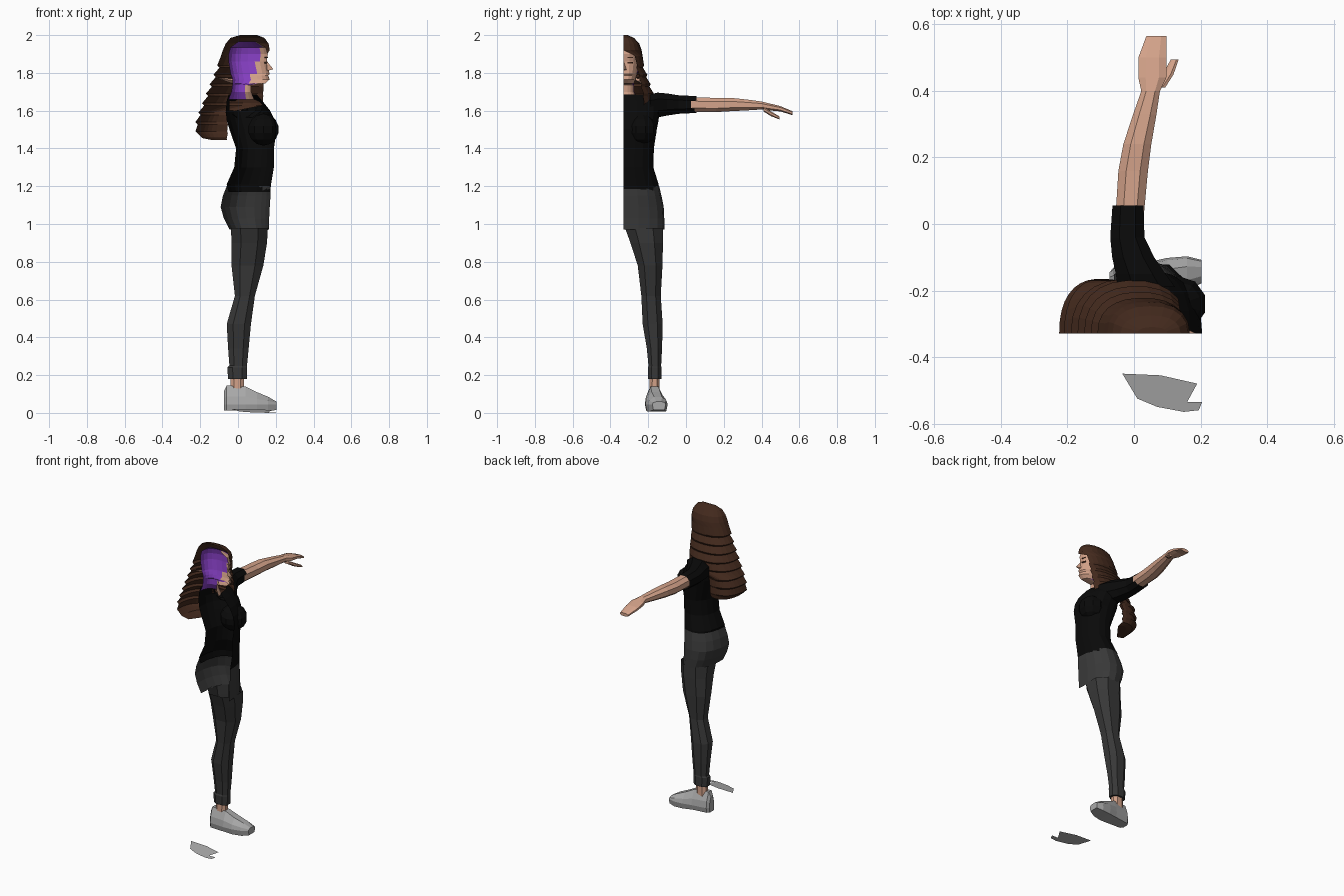
import bpy, bmesh
from math import sin, cos, pi
from mathutils import Vector

if "Cube" in bpy.data.objects:
    bpy.data.objects.remove(bpy.data.objects["Cube"])

MIDDLE = -.33  # the figure is a half shell, open along this y plane


def material(name, red, green, blue):
    colour = (red, green, blue, 1)
    made = bpy.data.materials.new(name)
    made.use_nodes = True
    made.diffuse_color = colour
    shader = next(n for n in made.node_tree.nodes if n.type == "BSDF_PRINCIPLED")
    shader.inputs["Base Color"].default_value = colour
    shader.inputs["Roughness"].default_value = .9
    return made


skin = material("skin", .65, .36, .25)
black = material("black cloth", .003, .003, .003)
denim = material("dark grey cloth", .04, .04, .04)
brown = material("brown hair", .055, .022, .012)
purple = material("purple scalp", .24, .05, .55)
grey = material("grey shoe", .4, .4, .4)


def finish(name, bm, *materials):
    bmesh.ops.recalc_face_normals(bm, faces=bm.faces)
    mesh = bpy.data.meshes.new(name)
    bm.to_mesh(mesh)
    bm.free()
    for item in materials:
        mesh.materials.append(item)
    bpy.context.collection.objects.link(bpy.data.objects.new(name, mesh))


def loft(name, rings, *materials, closed=True, caps=(), skip=None, rule=None):
    """Skin equal-length point rings; caps lists the ring indices to fill."""
    bm = bmesh.new()
    rows = [[bm.verts.new(point) for point in ring] for ring in rings]
    count = len(rows[0])
    for lower, upper in zip(rows, rows[1:]):
        for i in range(count if closed else count - 1):
            j = (i + 1) % count
            quad = (lower[i], lower[j], upper[j], upper[i])
            centre = sum((v.co for v in quad), Vector()) / len(quad)
            if skip and skip(centre):
                continue
            face = bm.faces.new(quad)
            if rule:
                face.material_index = rule(centre)
    for index in caps:
        bm.faces.new(rows[index])
    finish(name, bm, *materials)


def hull(name, points, colour):
    bm = bmesh.new()
    bmesh.ops.convex_hull(bm, input=[bm.verts.new(point) for point in points])
    finish(name, bm, colour)


def squared(value, power=.85):
    """Push a sine or cosine outwards for a slightly boxy curve."""
    return abs(value) ** power * (1 if value > 0 else -1)


def half(z, back, front, width, end=1, count=11):
    """Open arc from the spine round the side towards the front."""
    angles = [pi * end * i / (count - 1) for i in range(count)]
    return [((back + front) / 2 - squared(cos(a)) * (front - back) / 2,
             MIDDLE + squared(max(sin(a), 0)) * width, z) for a in angles]


def oval(back, front, low, high, count=8):
    angles = [2 * pi * (i + .5) / count for i in range(count)]
    return [((back + front) / 2 + squared(cos(a)) * (front - back) / 2,
             (low + high) / 2 + squared(sin(a)) * (high - low) / 2) for a in angles]


def level(z, back, front, inner, outer):
    """Closed leg ring at one height."""
    return [(x, y, z) for x, y in oval(back, front, inner, outer)]


def station(y, back, front, low, high):
    """Closed arm ring at one reach."""
    return [(x, y, z) for x, z in oval(back, front, low, high)]


def armhole(p):
    return p.y > -.21 and abs(p.z - 1.625) < .03 and abs(p.x) < .06


# Shirt body, with an opening into the sleeve
loft("shirt", [
    half(z=1.17, back=-.05, front=.17, width=.19),
    half(z=1.21, back=-.06, front=.175, width=.185),
    half(z=1.3, back=-.02, front=.19, width=.157),
    half(z=1.4, back=-.01, front=.19, width=.16),
    half(z=1.5, back=-.045, front=.205, width=.175),
    half(z=1.55, back=-.06, front=.195, width=.185),
    half(z=1.6, back=-.065, front=.17, width=.19),
    half(z=1.65, back=-.06, front=.13, width=.185),
    half(z=1.685, back=-.05, front=.1, width=.12),
], black, closed=False, skip=armhole)
bm = bmesh.new()
bmesh.ops.create_uvsphere(bm, u_segments=10, v_segments=7, radius=.085)
bmesh.ops.translate(bm, verts=bm.verts, vec=(.135, -.24, 1.5))
finish("shirt_chest", bm, black)

# Sleeve and arm, reaching out to the side
loft("sleeve", [
    station(y=-.19, back=-.055, front=.13, low=1.56, high=1.69),
    station(y=-.15, back=-.06, front=.1, low=1.56, high=1.7),
    station(y=-.1, back=-.07, front=.065, low=1.57, high=1.695),
    station(y=-.04, back=-.075, front=.035, low=1.58, high=1.685),
    station(y=.055, back=-.068, front=.032, low=1.585, high=1.68),
], black)
loft("arm_and_hand", [
    station(y=0, back=-.06, front=.03, low=1.59, high=1.675),
    station(y=.16, back=-.05, front=.045, low=1.59, high=1.67),
    station(y=.24, back=-.035, front=.055, low=1.595, high=1.67),
    station(y=.33, back=-.005, front=.07, low=1.6, high=1.66),
    station(y=.4, back=.02, front=.08, low=1.605, high=1.65),
    station(y=.44, back=.01, front=.1, low=1.6, high=1.64),
    station(y=.5, back=.01, front=.1, low=1.595, high=1.625),
    station(y=.565, back=.035, front=.1, low=1.575, high=1.597),
], skin, caps=[-1])
loft("thumb", [
    station(y=.41, back=.055, front=.095, low=1.595, high=1.62),
    station(y=.45, back=.085, front=.12, low=1.57, high=1.597),
    station(y=.495, back=.11, front=.135, low=1.553, high=1.57),
], skin, caps=[0, -1])

# Trousers: open hip shell, then a whole leg with a cuff
loft("trouser_hips", [
    half(z=1.2, back=-.06, front=.172, width=.188),
    half(z=1.15, back=-.08, front=.172, width=.2),
    half(z=1.09, back=-.092, front=.168, width=.212),
    half(z=1.03, back=-.075, front=.165, width=.215),
    half(z=.97, back=-.045, front=.163, width=.215),
], denim, closed=False)
loft("trouser_leg", [
    level(z=.98, back=-.045, front=.165, inner=-.33, outer=-.115),
    level(z=.9, back=-.04, front=.16, inner=-.3, outer=-.116),
    level(z=.78, back=-.04, front=.14, inner=-.26, outer=-.12),
    level(z=.62, back=-.02, front=.093, inner=-.24, outer=-.13),
    level(z=.47, back=-.064, front=.073, inner=-.233, outer=-.12),
    level(z=.34, back=-.056, front=.06, inner=-.21, outer=-.124),
    level(z=.24, back=-.048, front=.05, inner=-.2, outer=-.13),
], denim)
loft("trouser_cuff", [
    level(z=.25, back=-.05, front=.05, inner=-.2, outer=-.13),
    level(z=.24, back=-.06, front=.052, inner=-.205, outer=-.127),
    level(z=.18, back=-.056, front=.05, inner=-.203, outer=-.127),
    level(z=.18, back=-.04, front=.035, inner=-.19, outer=-.14),
], denim)
loft("ankle", [
    level(z=.22, back=-.04, front=.035, inner=-.193, outer=-.14),
    level(z=.11, back=-.045, front=.035, inner=-.195, outer=-.138),
], skin)


def shoe_slice(x, inner, outer, top, base=.012):
    """Shoe cross-section: sole edge, welt, side and upper, mirrored."""
    middle, reach = (inner + outer) / 2, (outer - inner) / 2
    side = [(.85, base), (1, .045), (.88, .03 + top * .4), (.4, top)]
    return ([(x, middle + reach * k, z) for k, z in side]
            + [(x, middle - reach * k, z) for k, z in reversed(side)])


# Shoe, toes turned slightly outward
loft("shoe", [
    shoe_slice(x=-.074, inner=-.195, outer=-.145, top=.115),
    shoe_slice(x=-.06, inner=-.212, outer=-.13, top=.145),
    shoe_slice(x=.04, inner=-.218, outer=-.115, top=.14),
    shoe_slice(x=.1, inner=-.215, outer=-.102, top=.11, base=.008),
    shoe_slice(x=.16, inner=-.2, outer=-.097, top=.085, base=.008),
    shoe_slice(x=.203, inner=-.178, outer=-.108, top=.06, base=.016),
], grey, caps=[0, -1])

# Loose sole sheet on the other side, tilted a little
bm = bmesh.new()
outline = [(-.035, -.45), (.08, -.455), (.19, -.48), (.16, -.535), (.205, -.535),
           (.195, -.56), (.15, -.565), (.07, -.55), (.01, -.525)]
bm.faces.new([bm.verts.new((x, y, .02 + (y + .45) * .17)) for x, y in outline])
finish("loose_sole", bm, grey)


def scalp(p):
    """Purple behind the face and throat."""
    limit = .04 if p.z < 1.74 else .08 if p.z < 1.83 else .115
    return int(p.x < limit)


# Head and neck shell
loft("head", [
    half(z=1.66, back=-.05, front=.085, width=.075),
    half(z=1.7, back=-.035, front=.07, width=.055),
    half(z=1.735, back=-.03, front=.07, width=.055),
    half(z=1.745, back=-.03, front=.145, width=.056),
    half(z=1.765, back=-.03, front=.167, width=.064),
    half(z=1.785, back=-.035, front=.16, width=.07),
    half(z=1.795, back=-.04, front=.167, width=.073),
    half(z=1.86, back=-.05, front=.152, width=.083),
    half(z=1.9, back=-.05, front=.158, width=.084),
    half(z=1.935, back=-.04, front=.148, width=.075),
    half(z=1.965, back=0, front=.1, width=.03),
], skin, purple, closed=False, rule=scalp)

# Nose, ear, eye and brow
hull("nose", [(.15, MIDDLE, 1.865), (.187, MIDDLE, 1.82), (.155, MIDDLE, 1.81),
              (.15, MIDDLE + .02, 1.815)], skin)
hull("ear", [(-.12, -.3, 1.775), (-.02, -.24, 1.77), (-.02, -.235, 1.74),
             (0, -.25, 1.755)], skin)
for name, z, thickness in (("eye", 1.85, .008), ("brow", 1.88, .005)):
    hull(name, [(x, y, z + rise) for x, y in ((.158, -.31), (.148, -.28), (.14, -.31))
                for rise in (0, thickness)], brown)

# Hair: crown, side curtain, then a stepped fall down the back
hair = [
    half(z=2, back=.01, front=.1, width=.02),
    half(z=1.985, back=-.04, front=.14, width=.055),
    half(z=1.955, back=-.065, front=.162, width=.083),
    half(z=1.92, back=-.08, front=.168, width=.095),
    half(z=1.89, back=-.09, front=.165, width=.1, end=.82),
]
for step in range(8):
    drop = step * .05
    back, width = max(-.11 - .4 * drop, -.225), min(.108 + .35 * drop, .165)
    front, end = (.163, .79) if step < 5 else (.02, .6)
    for tuck in (0, .012):
        hair.append(half(1.84 - drop - tuck, back + tuck, front, width - tuck / 2, end))
hair.append(half(z=1.455, back=-.19, front=0, width=.155, end=.6))
hair.append(half(z=1.445, back=-.14, front=-.04, width=.13, end=.7))
loft("hair", hair, brown, closed=False, caps=[0, -1])
